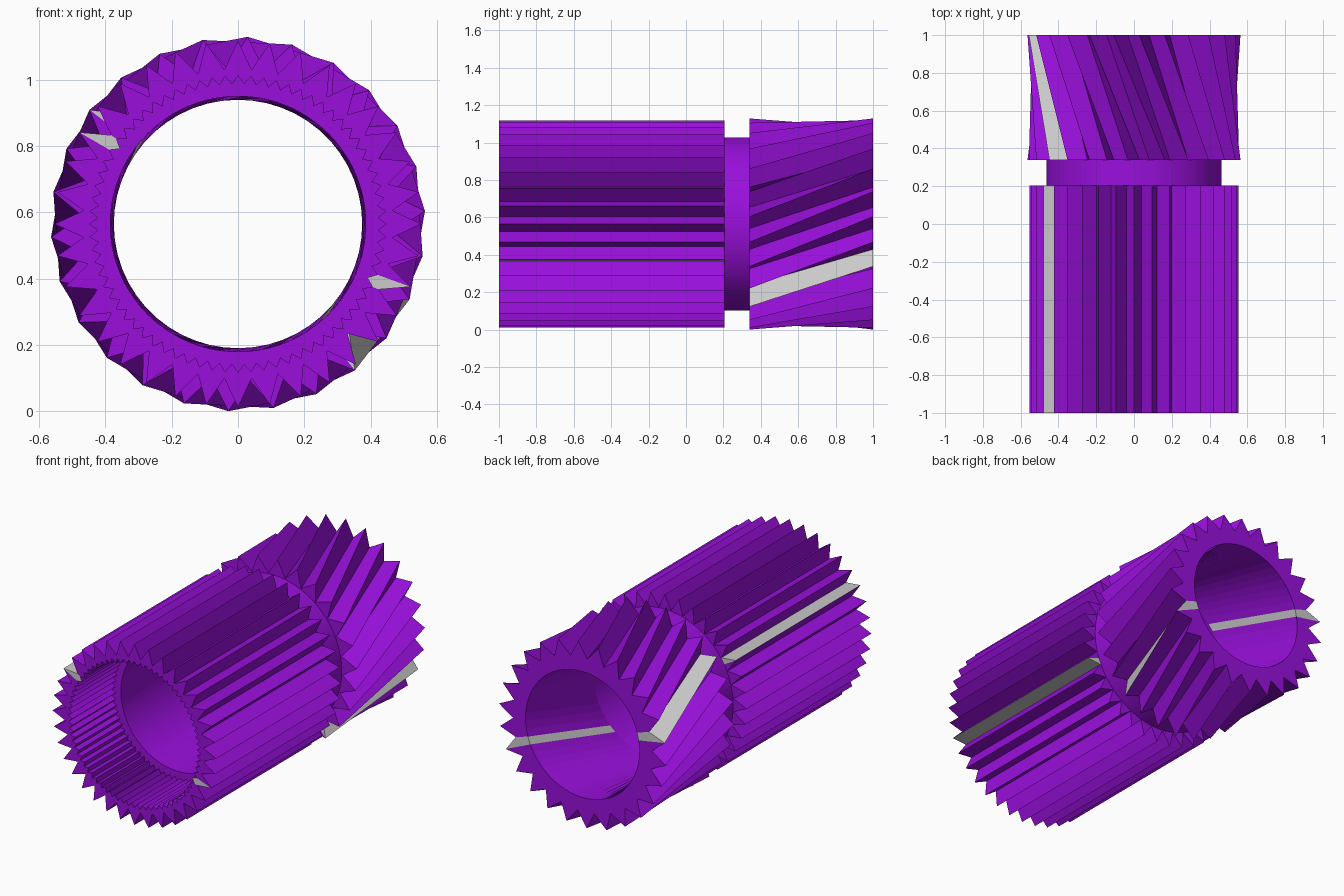
import bpy, bmesh
from math import sin, cos, radians, pi
from mathutils import Vector

if "Cube" in bpy.data.objects:
    bpy.data.objects.remove(bpy.data.objects["Cube"])

AXIS_Z = 0.565
purple = bpy.data.materials.new("purple")
purple.diffuse_color = (0.32, 0.005, 0.72, 1)
purple.use_nodes = True
purple.node_tree.nodes["Principled BSDF"].inputs["Base Color"].default_value = purple.diffuse_color


def circle(n, r, y, phase=0.0):
    return [Vector((r * cos(phase + 2 * pi * i / n), y,
                    AXIS_Z + r * sin(phase + 2 * pi * i / n))) for i in range(n)]


def toothed(teeth, tip, valley, y, phase=0.0, split=1):
    """Ring of sharp V teeth; split subdivides every flank."""
    outer = circle(2 * teeth, tip, y, phase)
    inner = circle(2 * teeth, valley, y, phase)
    pts = [(outer if i % 2 == 0 else inner)[i] for i in range(2 * teeth)]
    return [p.lerp(pts[(i + 1) % len(pts)], k / split)
            for i, p in enumerate(pts) for k in range(split)]


def loft(name, rings, closed, grey_columns, grey_rows):
    """Join rings of equal size with quads; chosen columns stay grey."""
    bm = bmesh.new()
    loops = [[bm.verts.new(p) for p in ring] for ring in rings]
    n = len(loops[0])
    for r in range(len(loops) if closed else len(loops) - 1):
        a, b = loops[r], loops[(r + 1) % len(loops)]
        for i in range(n):
            j = (i + 1) % n
            f = bm.faces.new((a[i], a[j], b[j], b[i]))
            f.material_index = 0 if i in grey_columns and r in grey_rows else 1
    bmesh.ops.recalc_face_normals(bm, faces=bm.faces)
    me = bpy.data.meshes.new(name)
    bm.to_mesh(me)
    bm.free()
    me.materials.append(None)
    me.materials.append(purple)
    ob = bpy.data.objects.new(name, me)
    bpy.context.collection.objects.link(ob)
    return ob


# straight splined sleeve with fine internal spline, stepped bore and neck
N = 144
loft("splined_sleeve", [
    circle(N, 0.385, 0.34),
    circle(N, 0.385, -0.58),
    toothed(72, 0.447, 0.422, -0.58),
    toothed(72, 0.447, 0.422, -1),
    toothed(36, 0.553, 0.467, -1, split=2),
    toothed(36, 0.553, 0.467, 0.205, split=2),
    circle(N, 0.463, 0.205),
    circle(N, 0.463, 0.34),
], False, {58, 59, 134, 135}, {3, 4, 5})

# helical gear, twisted by two tooth pitches along its length
end = radians(-23.7)
start = end - 2 * 2 * pi / 26
loft("helical_gear", [
    circle(52, 0.385, 0.34, start),
    toothed(26, 0.565, 0.47, 0.34, start),
    toothed(26, 0.565, 0.47, 1, end),
    circle(52, 0.385, 1, end),
], True, {0, 27}, {0, 1, 2, 3})
